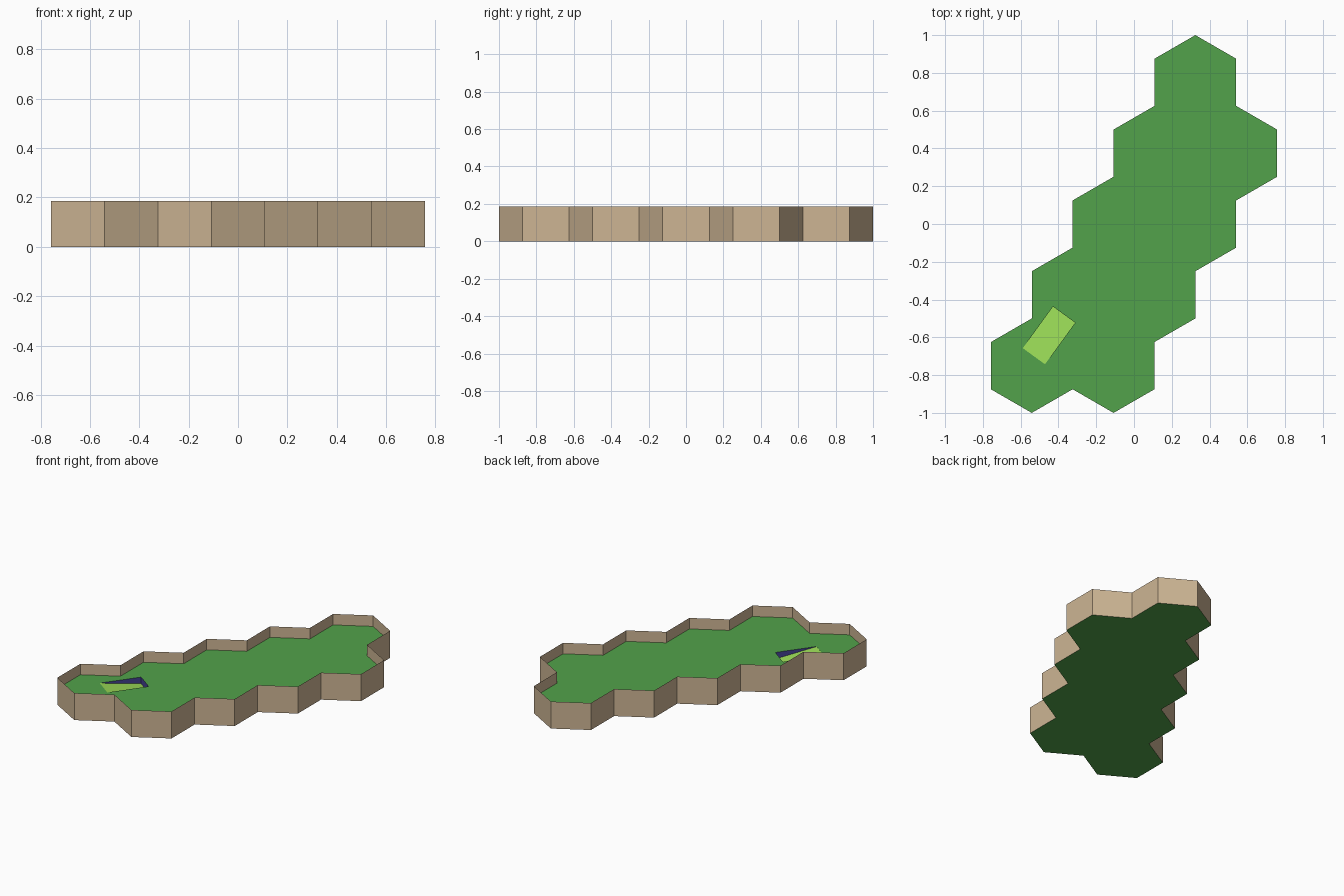
import bpy, bmesh, math
from mathutils import Matrix, Vector

if "Cube" in bpy.data.objects:
    bpy.data.objects.remove(bpy.data.objects["Cube"])

R = 0.25                                  # hexagon radius
HALF = R * math.cos(math.radians(30))     # half a hexagon's width
FLOOR, TOP = 0.11, 0.185
PIT = Matrix.Translation((-0.45, -0.59, 0)) @ Matrix.Rotation(math.radians(54), 4, "Z")
PIT_LEN, PIT_WIDTH, PIT_DEPTH = 0.272, 0.145, 0.045


def material(name, colour):
    m = bpy.data.materials.new(name)
    m.use_nodes = True
    m.diffuse_color = (*colour, 1)
    m.node_tree.nodes["Principled BSDF"].inputs["Base Color"].default_value = (*colour, 1)
    return m


turf = material("turf green", (0.084, 0.361, 0.069))
lime = material("lime green", (0.337, 0.73, 0.098))
tan = material("tan", (0.61, 0.46, 0.296))
blue = material("dark blue", (0.06, 0.055, 0.3))


def add_object(name, bm, mats):
    me = bpy.data.meshes.new(name)
    bm.to_mesh(me)
    bm.free()
    for m in mats:
        me.materials.append(m)
    ob = bpy.data.objects.new(name, me)
    bpy.context.collection.objects.link(ob)
    return ob


def hex_field(z):
    """One flat face made of joined hexagons: (column in half widths, row)."""
    bm = bmesh.new()
    cells = [(1.5, 2), (2.5, 1), (0.5, 1), (1.5, 0), (-0.5, 0),
             (0.5, -1), (-1.5, -1), (-0.5, -2), (-2.5, -2)]
    for col, row in cells:
        centre = Vector((col * HALF, row * 1.5 * R, z))
        corners = [math.radians(30 + 60 * i) for i in range(6)]
        bm.faces.new([bm.verts.new(centre + R * Vector((math.cos(a), math.sin(a), 0)))
                      for a in corners])
    bmesh.ops.remove_doubles(bm, verts=bm.verts, dist=0.001)
    bmesh.ops.dissolve_faces(bm, faces=bm.faces[:])
    return bm


def extrude_up(bm, geom, height, key):
    out = key(bm, geom)["geom"]
    verts = [v for v in out if isinstance(v, bmesh.types.BMVert)]
    bmesh.ops.translate(bm, verts=verts, vec=(0, 0, height))


# Thin upright rim around the outline
bm = hex_field(FLOOR)
outline = [e for e in bm.edges if e.is_boundary]
field = bm.faces[:]
extrude_up(bm, outline, TOP - FLOOR,
           lambda b, g: bmesh.ops.extrude_edge_only(b, edges=g))
bmesh.ops.delete(bm, geom=field, context="FACES_ONLY")
bmesh.ops.recalc_face_normals(bm, faces=bm.faces)
add_object("rim_wall", bm, [tan])

# Solid base under the turf
bm = hex_field(0)
extrude_up(bm, bm.faces[:], FLOOR,
           lambda b, g: bmesh.ops.extrude_face_region(b, geom=g, use_keep_orig=True))
bmesh.ops.recalc_face_normals(bm, faces=bm.faces)
base = add_object("base", bm, [turf, lime, tan, blue])

# Wedge that cuts the sloping pit
bm = bmesh.new()
h = PIT_LEN / 2
profile = [(-h, FLOOR - 0.0005), (h, FLOOR - PIT_DEPTH), (h, 0.3), (-h, 0.3)]
side = bm.faces.new([bm.verts.new((x, -PIT_WIDTH / 2, z)) for x, z in profile])
out = bmesh.ops.extrude_face_region(bm, geom=[side], use_keep_orig=True)["geom"]
bmesh.ops.translate(bm, verts=[v for v in out if isinstance(v, bmesh.types.BMVert)],
                    vec=(0, PIT_WIDTH, 0))
bmesh.ops.transform(bm, matrix=PIT, verts=bm.verts)
bmesh.ops.recalc_face_normals(bm, faces=bm.faces)
cutter = add_object("pit_cutter", bm, [])
cutter.hide_render = True

cut = base.modifiers.new("pit", "BOOLEAN")
cut.operation, cut.solver, cut.object = "DIFFERENCE", "EXACT", cutter
depsgraph = bpy.context.evaluated_depsgraph_get()
mesh = bpy.data.meshes.new_from_object(base.evaluated_get(depsgraph))
base.modifiers.clear()
base.data = mesh
bpy.data.objects.remove(cutter)

# Colours: level turf, sloping lime ramp, tan outer sides, blue pit sides
mesh.materials.clear()
for m in (turf, lime, tan, blue):
    mesh.materials.append(m)
for p in mesh.polygons:
    nz = p.normal.z
    if abs(nz) > 0.995:
        p.material_index = 0
    elif nz > 0.5:
        p.material_index = 1
    else:
        p.material_index = 3 if p.center.z > 0.07 else 2
